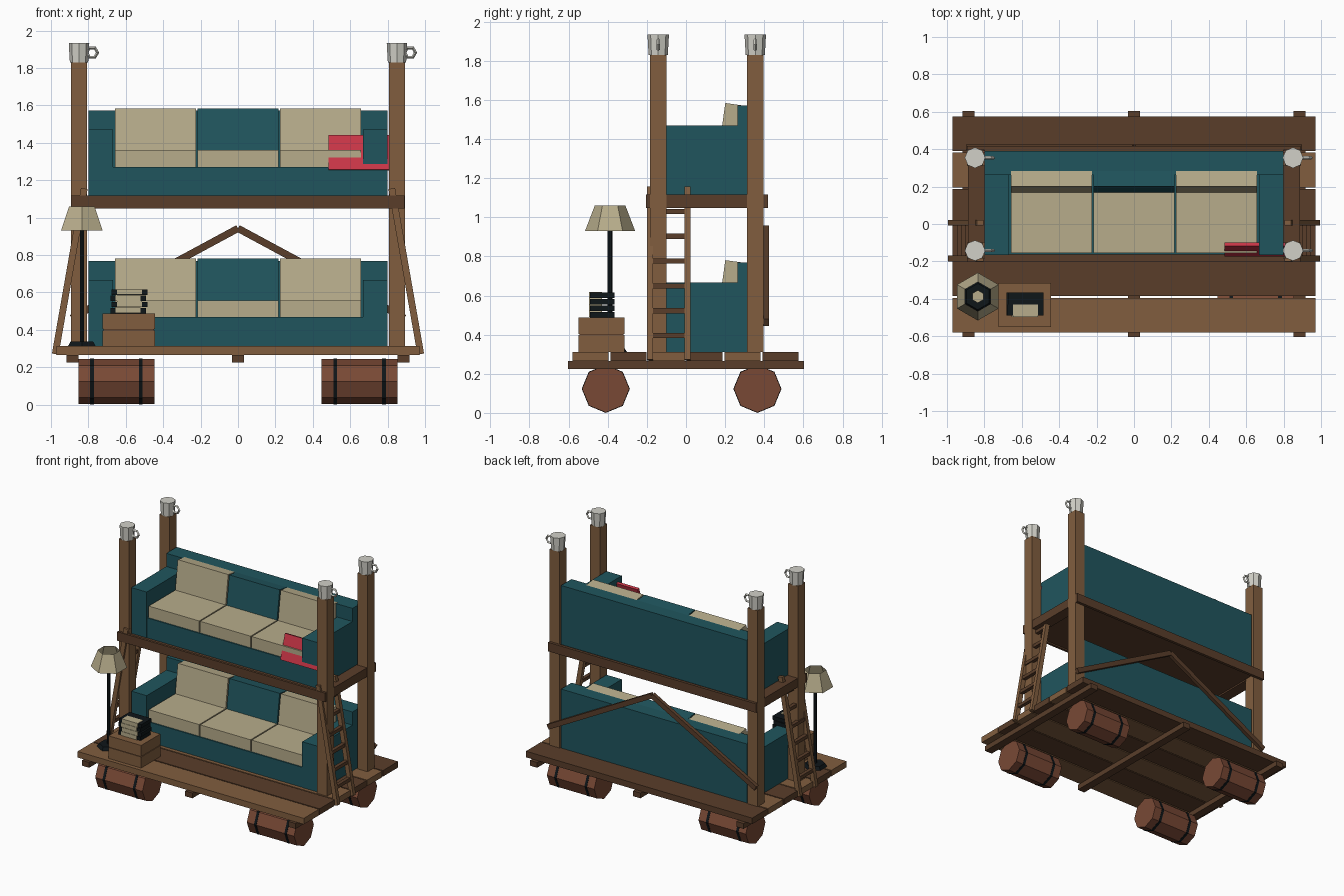
import bpy, bmesh, math
from mathutils import Matrix, Vector

if "Cube" in bpy.data.objects:
    bpy.data.objects.remove(bpy.data.objects["Cube"])


def mat(name, r, g, b):
    m = bpy.data.materials.new(name)
    m.diffuse_color = [(c / 255) ** 2.2 for c in (r, g, b)] + [1]
    m.use_nodes = True
    m.node_tree.nodes["Principled BSDF"].inputs["Base Color"].default_value = m.diffuse_color
    return m


TEAL = mat("teal_fabric", 37, 86, 94)
TAN = mat("tan_fabric", 182, 171, 138)
LIGHT = mat("light_wood", 128, 94, 65)
DARK = mat("dark_wood", 90, 64, 46)
RUST = mat("barrel_wood", 120, 74, 56)
BLACK = mat("black", 22, 28, 31)
MUG = mat("enamel", 208, 207, 198)
RED = mat("red", 200, 56, 72)


def finish(name, bm, m, mtx=None):
    me = bpy.data.meshes.new(name)
    bm.to_mesh(me)
    bm.free()
    me.materials.append(m)
    ob = bpy.data.objects.new(name, me)
    if mtx:
        ob.matrix_world = mtx
    bpy.context.collection.objects.link(ob)
    return ob


def box(name, x, y, z, m, rot=None):
    """Box from (min, max) ranges, optionally rotated about its centre."""
    bm = bmesh.new()
    bmesh.ops.create_cube(bm, size=1)
    bmesh.ops.scale(bm, vec=(x[1] - x[0], y[1] - y[0], z[1] - z[0]), verts=bm.verts)
    mtx = Matrix.Translation((sum(x) / 2, sum(y) / 2, sum(z) / 2))
    return finish(name, bm, m, mtx @ rot if rot else mtx)


def beam(name, a, b, w, t, m):
    """Bar from a to b in an xz plane; w across in the plane, t along y."""
    a, b = Vector(a), Vector(b)
    d = b - a
    r = Matrix.Rotation(math.atan2(d.x, d.z), 4, 'Y')
    c = (a + b) / 2
    h = d.length / 2
    return box(name, (c.x - w / 2, c.x + w / 2), (c.y - t / 2, c.y + t / 2),
               (c.z - h, c.z + h), m, r)


def cone(name, loc, r1, r2, h, n, m, caps=True, rot=None):
    bm = bmesh.new()
    bmesh.ops.create_cone(bm, cap_ends=caps, segments=n, radius1=r1, radius2=r2, depth=h)
    mtx = Matrix.Translation(loc)
    return finish(name, bm, m, mtx @ rot if rot else mtx)


# raft deck: six planks on three cross beams
for i in range(6):
    y = -0.58 + i * 0.194
    box("deck_plank", (-0.97, 0.97), (y, y + 0.185), (0.265, 0.312), DARK if i % 2 else LIGHT)
for x in (-0.885, 0, 0.885):
    box("cross_beam", (x - 0.031, x + 0.031), (-0.603, 0.603), (0.225, 0.266), DARK)

# floating barrels with bands
ROLL = Matrix.Rotation(math.pi / 2, 4, 'Y')
for sx in (-1, 1):
    for y in (-0.41, 0.365):
        cone("barrel", (sx * 0.65, y, 0.123), 0.121, 0.121, 0.405, 8, RUST, rot=ROLL)
        for dx in (-0.13, 0.13):
            cone("barrel_band", (sx * 0.65 + dx, y, 0.123), 0.123, 0.123, 0.02, 8, BLACK, rot=ROLL)

# corner posts topped with mugs
for x in (-0.85, 0.85):
    for y in (-0.142, 0.354):
        box("post", (x - 0.043, x + 0.043), (y - 0.043, y + 0.043), (0.31, 1.83), LIGHT)
        cone("mug", (x, y, 1.882), 0.049, 0.055, 0.105, 8, MUG)
        bpy.ops.mesh.primitive_torus_add(
            location=(x + 0.07, y, 1.882), rotation=(math.pi / 2, 0, 0),
            major_segments=6, minor_segments=4, major_radius=0.029, minor_radius=0.009)
        bpy.context.object.name = "mug_handle"
        bpy.context.object.data.materials.append(MUG)

# upper bunk frame
box("front_rail", (-0.893, 0.89), (-0.204, -0.185), (1.048, 1.117), DARK)
box("back_rail", (-0.893, 0.89), (0.396, 0.418), (1.048, 1.117), DARK)
box("bunk_board", (-0.80, 0.80), (-0.185, 0.396), (1.06, 1.112), DARK)
for s in (-1, 1):
    x = sorted((s * 0.80, s * 0.888))
    box("side_rail", x, (-0.1, 0.312), (1.048, 1.117), DARK)
    # back braces meeting in the middle
    beam("back_brace", (s * 0.89, 0.41, 0.462), (0, 0.41, 0.942), 0.038, 0.028, DARK)
    # ladders leaning on both ends
    lo, hi = (s * 0.977, 0.27), (s * 0.822, 1.155)
    for y in (-0.184, 0.007):
        beam("ladder_rail", (lo[0], y, lo[1]), (hi[0], y, hi[1]), 0.036, 0.031, LIGHT)
    for i in range(6):
        z = 0.395 + i * 0.127
        rx = lo[0] + (hi[0] - lo[0]) * (z - lo[1]) / (hi[1] - lo[1])
        box("ladder_rung", (rx - 0.014, rx + 0.014), (-0.175, 0), (z - 0.013, z + 0.013), DARK)


# two identical sofas
def sofa(z):
    box("sofa_base", (-0.798, 0.798), (-0.164, 0.385), (z, z + 0.155), TEAL)
    box("sofa_back", (-0.798, 0.798), (0.262, 0.39), (z, z + 0.457), TEAL)
    for s in (-1, 1):
        box("sofa_arm", sorted((s * 0.667, s * 0.798)), (-0.166, 0.27), (z, z + 0.355), TEAL)
    tilt = Matrix.Rotation(math.radians(-8), 4, 'X')
    for i in (-1, 0, 1):
        c = i * 0.441
        x = (c - 0.216, c + 0.216)
        box("seat_cushion", x, (-0.155, 0.262), (z + 0.152, z + 0.245), TAN)
        box("back_cushion", x, (0.184, 0.269), (z + 0.226, z + 0.464), TAN if i else TEAL, tilt)


sofa(0.312)
sofa(1.115)

# red book wedged by the upper arm
box("red_book", (0.485, 0.812), (-0.147, -0.127), (1.25, 1.443), RED,
    Matrix.Rotation(math.radians(-17), 4, 'X'))

# floor lamp
LX, LY = -0.835, -0.388
cone("lamp_base", (LX, LY, 0.324), 0.086, 0.07, 0.025, 6, BLACK)
cone("lamp_pole", (LX, LY, 0.63), 0.012, 0.012, 0.62, 6, BLACK)
cone("lamp_shade", (LX, LY, 0.995), 0.128, 0.078, 0.13, 6, TAN, caps=False)
cone("lamp_bulb", (LX, LY, 0.955), 0.022, 0.034, 0.05, 6, TAN)

# crate in two tiers
box("crate_bottom", (-0.725, -0.445), (-0.55, -0.315), (0.312, 0.397), LIGHT)
box("crate_seam", (-0.72, -0.45), (-0.545, -0.32), (0.39, 0.41), DARK)
box("crate_top", (-0.725, -0.445), (-0.55, -0.315), (0.403, 0.487), LIGHT)

# stack of bundled papers with dark wraps
for i in range(4):
    z = 0.488 + i * 0.033
    c = -0.584 + (0.004 if i % 2 else -0.004)
    box("wrap_back", (c - 0.095, c + 0.095), (-0.43, -0.365), (z, z + 0.028), BLACK)
    for s in (-1, 1):
        box("wrap_side", sorted((c + s * 0.066, c + s * 0.095)), (-0.49, -0.43), (z, z + 0.028), BLACK)
    box("paper", (c - 0.067, c + 0.067), (-0.497, -0.43), (z + 0.001, z + 0.032), TAN)
